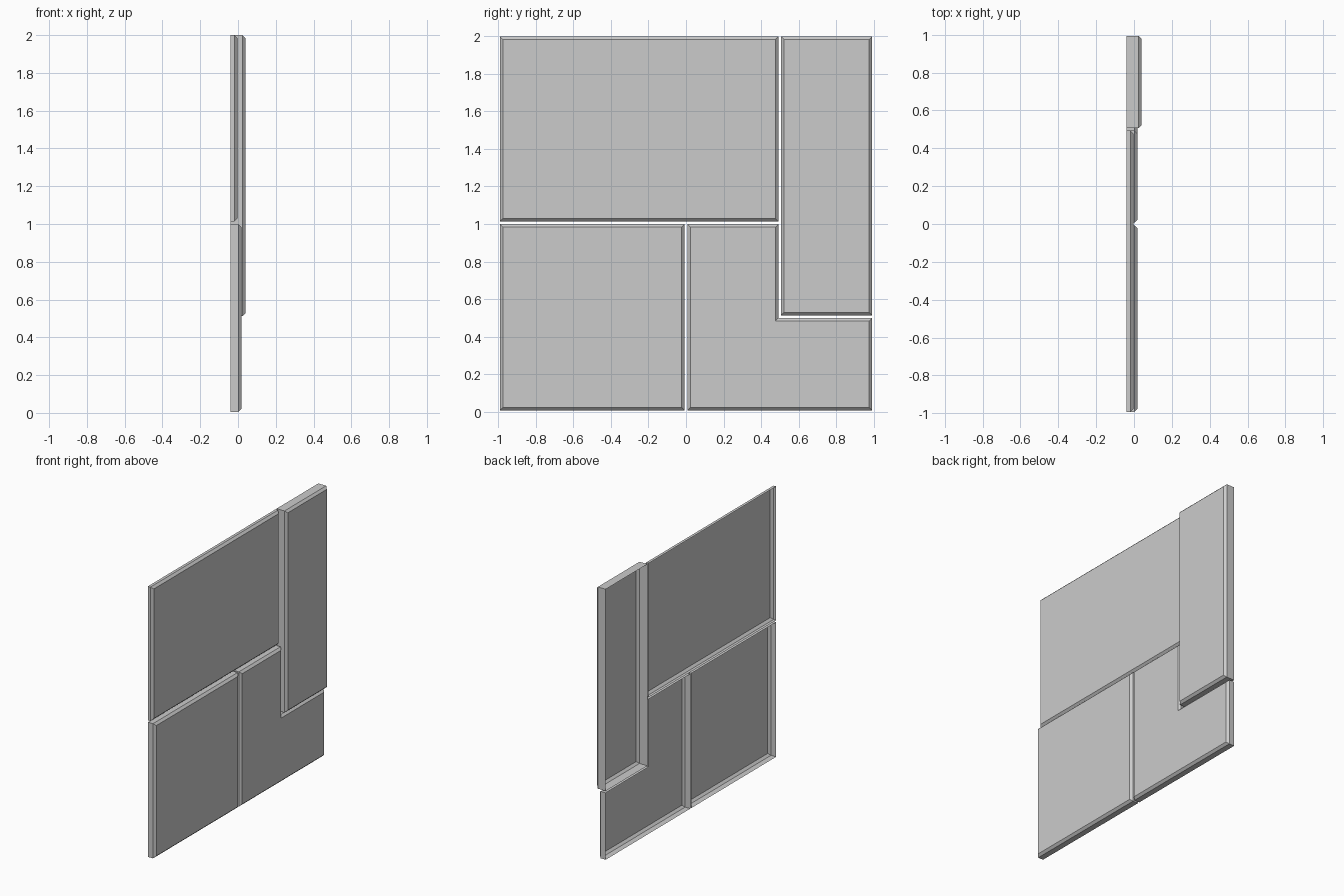
import bpy, bmesh
from mathutils import Vector

if "Cube" in bpy.data.objects:
    bpy.data.objects.remove(bpy.data.objects["Cube"])

BACK = -0.04      # open back of every panel
BEVEL = 0.016     # chamfer width and depth


def inset(points, d):
    """Move each edge of a counter-clockwise right-angled outline inward by d."""
    out = []
    n = len(points)
    for i, p in enumerate(points):
        p = Vector(p)
        a = (p - Vector(points[i - 1])).normalized()
        b = (Vector(points[(i + 1) % n]) - p).normalized()
        out.append(p + d * (Vector((-a.y, a.x)) + Vector((-b.y, b.x))))
    return out


def panel(name, outline, front):
    """Hollow tray: side walls, chamfer, and front face looking along +x."""
    bm = bmesh.new()
    rings = []
    for x, pts in ((BACK, outline), (front - BEVEL, outline),
                   (front, inset(outline, BEVEL))):
        rings.append([bm.verts.new((x, p[0], p[1])) for p in pts])
    n = len(outline)
    for low, high in zip(rings, rings[1:]):
        for i in range(n):
            j = (i + 1) % n
            bm.faces.new((low[i], low[j], high[j], high[i]))
    bm.faces.new(rings[-1])
    mesh = bpy.data.meshes.new(name)
    bm.to_mesh(mesh)
    bm.free()
    obj = bpy.data.objects.new(name, mesh)
    bpy.context.collection.objects.link(obj)


def rect(y0, z0, y1, z1):
    return [(y0, z0), (y1, z0), (y1, z1), (y0, z1)]


E, G = 0.993, 0.007   # outer half width, half of the gap between panels

# Wide recessed panel
panel("wide_upper_panel", rect(-E, 1.006 + G, 0.5 - G, 2.0), -0.003)
# Square panel
panel("square_lower_panel", rect(-E, 0.006, -G, 1.006 - G), 0.018)
# L-shaped panel with notched corner
panel("notched_lower_panel",
      [(G, 0.006), (E, 0.006), (E, 0.506 - G), (0.5 - G, 0.506 - G),
       (0.5 - G, 1.006 - G), (G, 1.006 - G)], 0.018)
# Tall raised panel
panel("tall_raised_panel", rect(0.5 + G, 0.506 + G, E, 2.0), 0.04)
